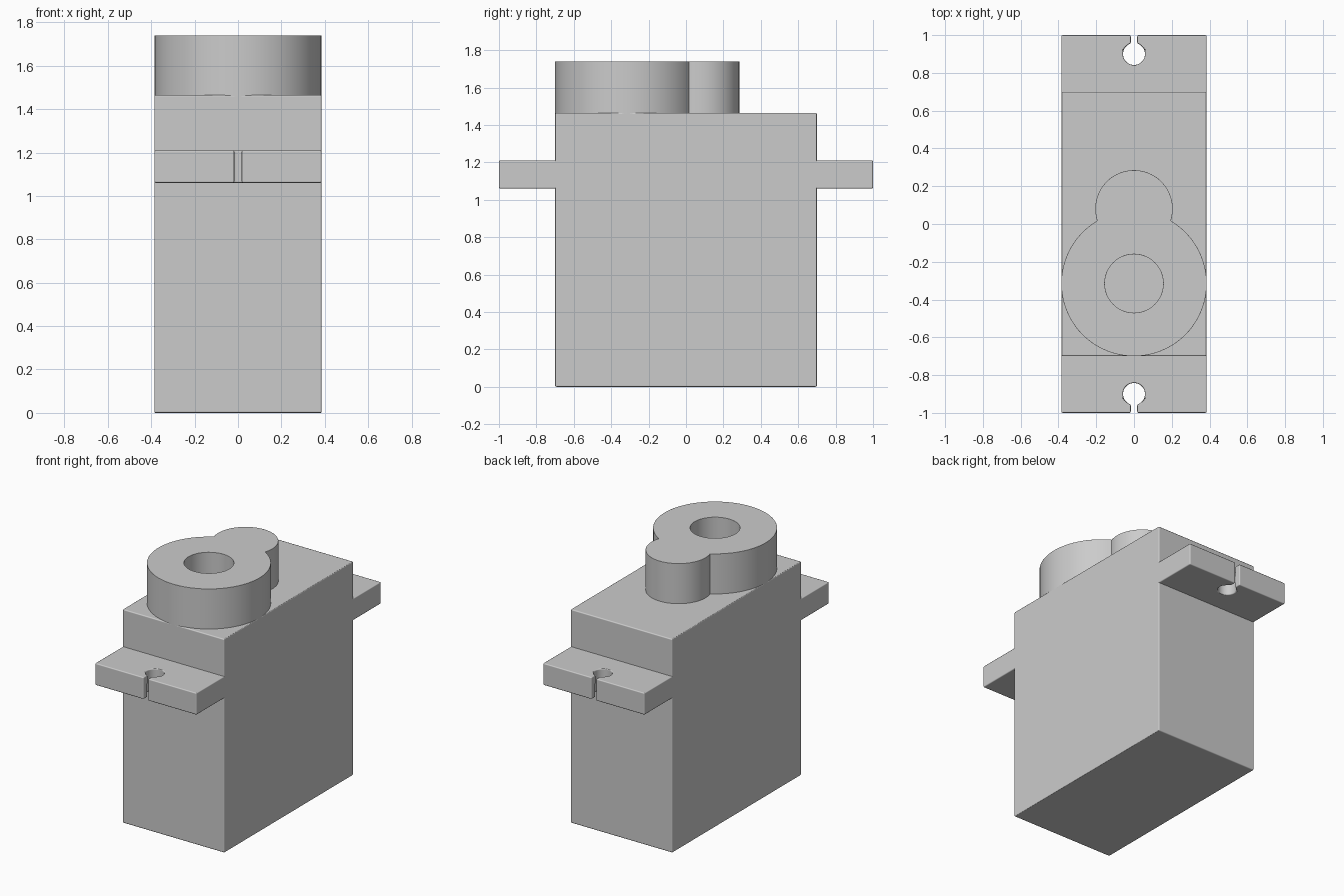
import bpy, bmesh
from math import pi, sin, cos, acos, asin

if "Cube" in bpy.data.objects:
    bpy.data.objects.remove(bpy.data.objects["Cube"])

# Main dimensions
HALF_W, HALF_L, TOP = 0.385, 0.70, 1.465
TOWER_TOP = 1.74

grey = bpy.data.materials.new("plain grey")
grey.use_nodes = True
COLOUR = (0.6, 0.6, 0.6, 1)
grey.diffuse_color = COLOUR
grey.node_tree.nodes["Principled BSDF"].inputs["Base Color"].default_value = COLOUR


def arc(cy, radius, start, end, steps):
    """Points on an arc centred on x = 0; angles run from +x towards +y."""
    angles = [start + (end - start) * i / steps for i in range(steps + 1)]
    return [(radius * cos(a), cy + radius * sin(a)) for a in angles]


def plate(name, loops, z0, z1):
    """Extrude flat outlines (first outer, then holes) into a softened solid."""
    bm = bmesh.new()
    edges = []
    for loop in loops:
        verts = [bm.verts.new((x, y, z0)) for x, y in loop]
        edges += [bm.edges.new((v, verts[i - 1])) for i, v in enumerate(verts)]
    bmesh.ops.triangle_fill(bm, edges=edges, use_beauty=True)
    result = bmesh.ops.extrude_face_region(bm, geom=bm.faces[:])
    moved = [g for g in result["geom"] if isinstance(g, bmesh.types.BMVert)]
    bmesh.ops.translate(bm, verts=moved, vec=(0, 0, z1 - z0))
    bmesh.ops.recalc_face_normals(bm, faces=bm.faces[:])
    mesh = bpy.data.meshes.new(name)
    bm.to_mesh(mesh)
    bm.free()
    mesh.materials.append(grey)
    obj = bpy.data.objects.new(name, mesh)
    bpy.context.collection.objects.link(obj)
    bpy.ops.object.select_all(action="DESELECT")
    obj.select_set(True)
    bpy.context.view_layer.objects.active = obj
    bpy.ops.object.shade_smooth_by_angle(angle=pi / 6)
    bevel = obj.modifiers.new("soft edges", "BEVEL")
    bevel.width, bevel.segments = 0.007, 2
    bevel.limit_method, bevel.angle_limit = "ANGLE", pi / 6
    bevel.harden_normals = True
    return obj


# Housing
box = [(-HALF_W, -HALF_L), (HALF_W, -HALF_L), (HALF_W, HALF_L), (-HALF_W, HALF_L)]
plate("housing", [box], 0, TOP)

# Mounting tabs with keyhole slots, rooted slightly inside the housing
HOLE_Y, HOLE_R, SLOT = 0.90, 0.058, 0.017
a = acos(SLOT / HOLE_R)
keyhole = arc(HOLE_Y, HOLE_R, a, a - 2 * (a + pi / 2) + pi, 1)[:1]
keyhole = arc(HOLE_Y, HOLE_R, a, -pi - a, 32)
outline = [(-HALF_W, 0.68), (-HALF_W, 1), (-SLOT, 1)] + keyhole[::-1]
outline += [(SLOT, 1), (HALF_W, 1), (HALF_W, 0.68)]
for name, side in (("rear_tab", 1), ("front_tab", -1)):
    plate(name, [[(x, y * side) for x, y in outline]], 1.06, 1.21)

# Gear tower: two merged round bosses with a blind shaft bore
BIG_Y, BIG_R, SMALL_Y, SMALL_R = -0.315, 0.385, 0.08, 0.205
dist = SMALL_Y - BIG_Y
reach = (dist**2 + BIG_R**2 - SMALL_R**2) / (2 * dist)
big_a = asin(reach / BIG_R)
small_a = asin((reach - dist) / SMALL_R)
tower = arc(BIG_Y, BIG_R, pi - big_a, 2 * pi + big_a, 72)
tower += arc(SMALL_Y, SMALL_R, small_a, pi - small_a, 40)[1:-1]
bore = arc(BIG_Y, 0.155, 0, 2 * pi, 48)[:-1]
plate("gear_tower", [tower, bore], TOP - 0.01, TOWER_TOP)
